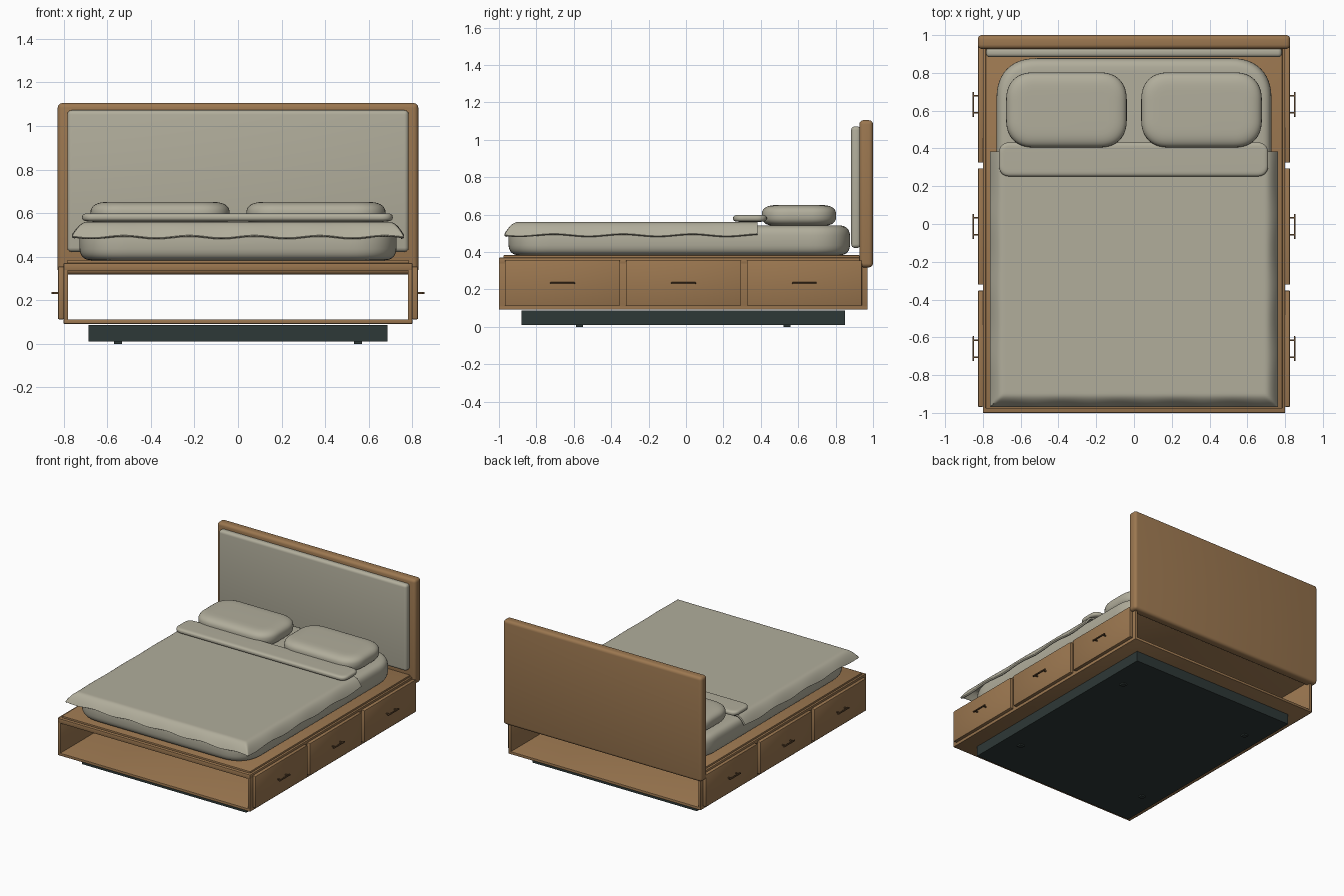
import bpy, bmesh, math

if "Cube" in bpy.data.objects:
    bpy.data.objects.remove(bpy.data.objects["Cube"])

def mat(name, c):
    m = bpy.data.materials.new(name)
    m.diffuse_color = (*c, 1)
    m.use_nodes = True
    m.node_tree.nodes["Principled BSDF"].inputs["Base Color"].default_value = m.diffuse_color
    return m

WOOD = mat("oak wood", (0.33, 0.185, 0.08))
FABRIC = mat("warm grey linen", (0.44, 0.42, 0.33))
DARK = mat("dark plinth", (0.027, 0.04, 0.038))
METAL = mat("bronze handle", (0.13, 0.07, 0.03))

def finish(name, bm, m, smooth=True):
    bmesh.ops.recalc_face_normals(bm, faces=bm.faces)
    me = bpy.data.meshes.new(name)
    bm.to_mesh(me)
    bm.free()
    ob = bpy.data.objects.new(name, me)
    bpy.context.collection.objects.link(ob)
    me.materials.append(m)
    if smooth:
        bpy.ops.object.select_all(action='DESELECT')
        ob.select_set(True)
        bpy.context.view_layer.objects.active = ob
        bpy.ops.object.shade_smooth_by_angle(angle=math.radians(40))
    return ob

def box(name, x0, x1, y0, y1, z0, z1, m, bevel=0.0, seg=3):
    bm = bmesh.new()
    bmesh.ops.create_cube(bm, size=1)
    for v in bm.verts:
        v.co = ((x0 + x1) / 2 + v.co.x * (x1 - x0),
                (y0 + y1) / 2 + v.co.y * (y1 - y0),
                (z0 + z1) / 2 + v.co.z * (z1 - z0))
    if bevel:
        bmesh.ops.bevel(bm, geom=bm.edges[:], offset=bevel, segments=seg,
                        profile=0.5, affect='EDGES')
    return finish(name, bm, m, bevel > 0)

def spow(v, e):
    return math.copysign(abs(v) ** e, v)

def soft(name, x0, x1, y0, y1, z0, z1, corner, rh, e, m, n=12, rings=16):
    """Rounded-corner cushion: plan outline inset along a soft vertical profile."""
    cx, cy, cz = (x0 + x1) / 2, (y0 + y1) / 2, (z0 + z1) / 2
    a, b, h = (x1 - x0) / 2, (y1 - y0) / 2, (z1 - z0) / 2
    bm = bmesh.new()
    loops = []
    for i in range(rings + 1):
        t = -math.pi / 2 + math.pi * i / rings
        d = rh * (1 - max(math.cos(t), 0) ** (2 / e))
        z = cz + h * spow(math.sin(t), 2 / e)
        r = max(corner - d, 0.004)
        ring = []
        for q, (sx, sy) in enumerate([(1, 1), (-1, 1), (-1, -1), (1, -1)]):
            for k in range(n + 1):
                p = math.pi / 2 * (q + k / n)
                px = sx * (a - d - r) + r * spow(math.cos(p), 0.85)
                py = sy * (b - d - r) + r * spow(math.sin(p), 0.85)
                ring.append(bm.verts.new((cx + px, cy + py, z)))
        loops.append(ring)
    for A, B in zip(loops, loops[1:]):
        for j in range(len(A)):
            k = (j + 1) % len(A)
            bm.faces.new((A[j], A[k], B[k], B[j]))
    bm.faces.new(loops[0])
    bm.faces.new(loops[-1])
    return finish(name, bm, m)

# Plinth and small feet
box("plinth", -0.685, 0.685, -0.88, 0.85, 0.01, 0.087, DARK)
for x in (-0.55, 0.55):
    for y in (-0.57, 0.54):
        box("foot", x - 0.018, x + 0.018, y - 0.018, y + 0.018, 0, 0.012, DARK)

# Open-ended base carcass
box("base_floor", -0.8, 0.8, -1, 0.97, 0.092, 0.112, WOOD, 0.003, 2)
box("base_top", -0.8, 0.8, -1, 0.97, 0.336, 0.37, WOOD, 0.003, 2)
for s in (-1, 1):
    xs = sorted((s * 0.78, s * 0.8))
    box("base_side", *xs, -1, 0.97, 0.092, 0.37, WOOD, 0.003, 2)
box("mattress_deck", -0.785, 0.785, -0.977, 0.93, 0.365, 0.383, WOOD, 0.004, 2)

# Drawers with bar handles, three per side
for s in (-1, 1):
    for y in (-0.66, -0.013, 0.633):
        box("drawer_front", *sorted((s * 0.798, s * 0.826)), y - 0.308, y + 0.308,
            0.113, 0.355, WOOD, 0.005, 2)
        box("handle_bar", *sorted((s * 0.846, s * 0.856)), y - 0.066, y + 0.066,
            0.229, 0.239, METAL, 0.003, 2)
        for o in (-0.045, 0.045):
            box("handle_post", *sorted((s * 0.824, s * 0.85)), y + o - 0.004, y + o + 0.004,
                0.23, 0.238, METAL)

# Headboard and its upholstered panel
box("headboard", -0.827, 0.827, 0.927, 1.0, 0.318, 1.105, WOOD, 0.022, 4)
box("headboard_cushion", -0.783, 0.783, 0.883, 0.935, 0.422, 1.072, FABRIC, 0.02, 4)

# Mattress, pillows and folded sheet
soft("mattress", -0.728, 0.728, -0.95, 0.878, 0.383, 0.542, 0.22, 0.07, 3, FABRIC)
for s in (-1, 1):
    soft("pillow", *sorted((s * 0.038, s * 0.677)), 0.405, 0.803, 0.538, 0.652,
         0.15, 0.10, 2.8, FABRIC)
soft("folded_sheet", -0.715, 0.71, 0.252, 0.432, 0.562, 0.599, 0.06, 0.03, 2.6, FABRIC)

# Blanket: flat top, drooping wavy hem on the sides and foot
X, Y0, Y1, EDGE, N = 0.762, -0.97, 0.383, 0.07, 80
bm = bmesh.new()
def spread(u):          # pack more rows near the hems
    return 0.5 - 0.5 * math.cos(math.pi * u)
grid = []
for j in range(N + 1):
    row = []
    for i in range(N + 1):
        x = -X + 2 * X * spread(i / N)
        y = Y0 + (Y1 - Y0) * spread(j / N)
        dx = max(0, 1 - (X - abs(x)) / EDGE)
        dy = max(0, 1 - (y - Y0) / EDGE)
        f = max(dx, dy) ** 2
        wave = 0.006 * (math.sin(x * 21) + math.sin(y * 17 + 1)) * f
        row.append(bm.verts.new((x, y, 0.56 - 0.066 * f + wave)))
    grid.append(row)
for j in range(N):
    for i in range(N):
        bm.faces.new((grid[j][i], grid[j][i + 1], grid[j + 1][i + 1], grid[j + 1][i]))
blanket = finish("blanket", bm, FABRIC)
if blanket.data.polygons[N * N // 2].normal.z < 0:
    blanket.data.flip_normals()
sol = blanket.modifiers.new("thickness", 'SOLIDIFY')
sol.thickness = 0.014
sol.offset = -1
